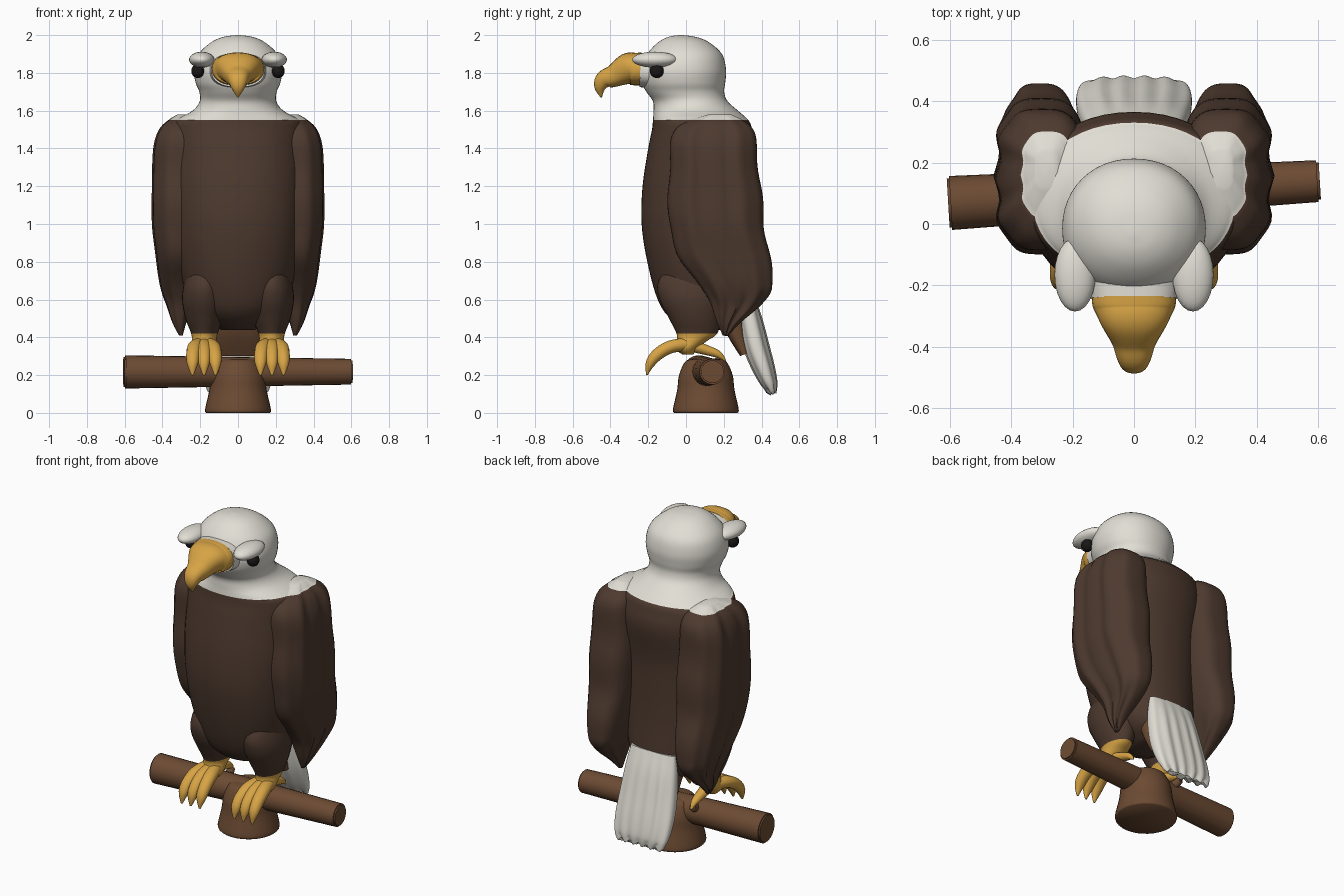
import bpy, bmesh, math
from mathutils import Vector, Matrix

if "Cube" in bpy.data.objects:
    bpy.data.objects.remove(bpy.data.objects["Cube"])


def material(name, rgb):
    m = bpy.data.materials.new(name)
    m.diffuse_color = (*rgb, 1)
    m.use_nodes = True
    m.node_tree.nodes["Principled BSDF"].inputs["Base Color"].default_value = m.diffuse_color
    return m


BROWN = material("dark_feather", (0.075, 0.042, 0.028))
WHITE = material("white_feather", (0.75, 0.73, 0.66))
GOLD = material("gold", (0.68, 0.37, 0.06))
WOOD = material("wood", (0.15, 0.07, 0.033))
BLACK = material("eye_black", (0.01, 0.008, 0.008))


def finish(name, bm, mats, split=None):
    """Turn a bmesh into an object; split = height above which material 2 is used."""
    if split is not None:
        bmesh.ops.bisect_plane(bm, geom=bm.verts[:] + bm.edges[:] + bm.faces[:],
                               plane_co=(0, 0, split), plane_no=(0, 0, 1))
        for f in bm.faces:
            f.material_index = int(f.calc_center_median().z > split)
    bmesh.ops.recalc_face_normals(bm, faces=bm.faces[:])
    me = bpy.data.meshes.new(name)
    bm.to_mesh(me)
    bm.free()
    for m in mats:
        me.materials.append(m)
    ob = bpy.data.objects.new(name, me)
    bpy.context.collection.objects.link(ob)
    bpy.context.view_layer.objects.active = ob
    ob.select_set(True)
    bpy.ops.object.shade_smooth_by_angle(angle=math.radians(60))
    ob.select_set(False)
    return ob


def smooth_rows(keys, steps):
    """Catmull-Rom interpolation of key tuples."""
    k = [Vector(a) for a in keys]
    k = [k[0]] + k + [k[-1]]
    out = []
    for i in range(1, len(k) - 2):
        a, b, c, d = k[i - 1:i + 3]
        for j in range(steps):
            t = j / steps
            out.append(0.5 * (2 * b + (c - a) * t + (2 * a - 5 * b + 4 * c - d) * t * t
                              + (3 * b - a - 3 * c + d) * t ** 3))
    return out + [k[-1]]


def sweep(name, keys, mats, n=32, steps=5, power=2.0, flat=False, ripple=None, split=None):
    """Skin rings along keys (x, y, z, half_width, half_depth)."""
    rows = smooth_rows(keys, steps)
    bm = bmesh.new()
    rings = []
    for i, r in enumerate(rows):
        c = Vector(r[:3])
        side, up = Vector((1, 0, 0)), Vector((0, 1, 0))
        if not flat:
            tan = (Vector(rows[min(i + 1, len(rows) - 1)][:3])
                   - Vector(rows[max(i - 1, 0)][:3])).normalized()
            side = (side - tan * side.dot(tan)).normalized()
            up = tan.cross(side)
        ring = []
        for j in range(n):
            a = 2 * math.pi * j / n
            co, si = math.cos(a), math.sin(a)
            u = math.copysign(abs(co) ** (2 / power), co)
            v = math.copysign(abs(si) ** (2 / power), si)
            p = c + side * u * max(r[3], 0.002) + up * v * max(r[4], 0.002)
            if ripple:
                p += ripple(u, v, i / (len(rows) - 1), r)
            ring.append(bm.verts.new(p))
        rings.append(ring)
    for a, b in zip(rings, rings[1:]):
        for j in range(n):
            bm.faces.new((a[j], a[(j + 1) % n], b[(j + 1) % n], b[j]))
    bm.faces.new(rings[0])
    bm.faces.new(rings[-1])
    return finish(name, bm, mats, split)


def ball(name, loc, size, mat):
    bm = bmesh.new()
    bmesh.ops.create_uvsphere(bm, u_segments=24, v_segments=14, radius=1,
                              matrix=Matrix.Translation(loc) @ Matrix.Diagonal((*size, 1)))
    return finish(name, bm, [mat])


def rod(name, a, b, r1, r2, mat):
    a, b = Vector(a), Vector(b)
    bm = bmesh.new()
    rot = (b - a).to_track_quat('Z', 'Y').to_matrix().to_4x4()
    bmesh.ops.create_cone(bm, cap_ends=True, segments=24, radius1=r1, radius2=r2,
                          depth=(b - a).length, matrix=Matrix.Translation((a + b) / 2) @ rot)
    bmesh.ops.bevel(bm, geom=[e for e in bm.edges if any(len(f.verts) > 4 for f in e.link_faces)],
                    offset=0.008, segments=2, affect='EDGES')
    return finish(name, bm, [mat])


# Body and head: one silhouette of (z, front y, back y, half width)
outline = [(0.44, 0.04, 0.28, 0.09), (0.5, -0.08, 0.34, 0.19), (0.6, -0.15, 0.35, 0.265),
           (0.8, -0.205, 0.335, 0.315), (1.0, -0.235, 0.33, 0.335), (1.2, -0.23, 0.335, 0.345),
           (1.4, -0.2, 0.365, 0.35), (1.5, -0.18, 0.35, 0.35), (1.55, -0.175, 0.33, 0.33),
           (1.6, -0.172, 0.275, 0.24), (1.65, -0.175, 0.22, 0.203), (1.7, -0.21, 0.202, 0.205),
           (1.75, -0.235, 0.208, 0.225), (1.82, -0.24, 0.212, 0.233), (1.9, -0.205, 0.19, 0.208),
           (1.96, -0.15, 0.125, 0.145), (1.99, -0.095, 0.055, 0.08), (2.0, -0.04, -0.02, 0.01)]
sweep("body_and_head", [(0, (f + b) / 2, z, w, (b - f) / 2) for z, f, b, w in outline],
      [BROWN, WHITE], n=48, power=2.1, flat=True, split=1.55)

# White muzzle and hooked beak
sweep("muzzle", [(0, -0.05, 1.81, 0.16, 0.1), (0, -0.15, 1.81, 0.155, 0.095),
                 (0, -0.242, 1.815, 0.141, 0.09)], [WHITE], power=2.4)
sweep("beak", [(0, -0.235, 1.82, 0.138, 0.087), (0, -0.27, 1.82, 0.134, 0.086),
               (0, -0.31, 1.82, 0.115, 0.083), (0, -0.38, 1.785, 0.075, 0.06),
               (0, -0.435, 1.762, 0.055, 0.048), (0, -0.455, 1.72, 0.035, 0.03),
               (0, -0.448, 1.67, 0.003, 0.003)], [GOLD], n=28, power=2.3)


# Tail with feather ridges
def tail_ripple(u, v, t, r):
    wave = math.cos(u * math.pi * 5)
    return Vector((0, 0.005 * wave * v * min(1, 3 * t),
                   0.01 * wave if t > 0.85 else 0))


sweep("tail", [(0, 0.32, 0.64, 0.15, 0.03), (0, 0.335, 0.52, 0.17, 0.058),
               (0, 0.37, 0.36, 0.185, 0.065), (0, 0.41, 0.24, 0.188, 0.056),
               (0, 0.444, 0.15, 0.175, 0.038), (0, 0.462, 0.108, 0.145, 0.012)],
      [WHITE], n=96, power=2.5, ripple=tail_ripple)
sweep("tail_underside", [(0, 0.25, 0.52, 0.15, 0.07), (0, 0.27, 0.42, 0.135, 0.05),
                         (0, 0.31, 0.31, 0.125, 0.025)], [WOOD], power=3)

for s, label in ((-1, "left"), (1, "right")):
    # Folded wing: (z, front y, back y, inner x, outer x)
    wing = [(1.58, 0.12, 0.24, 0.25, 0.32), (1.55, 0.02, 0.3, 0.2, 0.365),
            (1.5, -0.05, 0.35, 0.17, 0.41), (1.4, -0.085, 0.375, 0.16, 0.44),
            (1.2, -0.09, 0.395, 0.155, 0.447), (1.0, -0.09, 0.415, 0.16, 0.447),
            (0.85, -0.05, 0.44, 0.18, 0.43), (0.72, 0.04, 0.455, 0.2, 0.413),
            (0.64, 0.09, 0.455, 0.22, 0.395), (0.57, 0.13, 0.4, 0.245, 0.37),
            (0.48, 0.165, 0.29, 0.275, 0.343), (0.41, 0.195, 0.225, 0.293, 0.31)]

    def wing_ripple(u, v, t, r, s=s):
        ridge = math.cos(v * math.pi * 3.5)
        fade = min(1, 5 * t, r[4] / 0.2)
        jag = max(0, t - 0.65) * 0.08 * fade
        return Vector((s * 0.009 * ridge * fade * max(0, u * s),
                       0.007 * v * fade * math.sin(r[2] * 18), -jag * ridge))

    sweep(label + "_wing", [(s * (i + o) / 2, (f + b) / 2, z, (o - i) / 2, (b - f) / 2)
                            for z, f, b, i, o in wing],
          [BROWN, WHITE], n=72, power=3.1, flat=True, ripple=wing_ripple, split=1.55)

    # Feathered thigh running into a gold shank
    leg = [(0.85, -0.05, 0.2, 0.06), (0.7, -0.145, 0.23, 0.105), (0.6, -0.14, 0.22, 0.118),
           (0.5, -0.09, 0.19, 0.1), (0.42, -0.05, 0.165, 0.07), (0.38, -0.05, 0.11, 0.066),
           (0.34, -0.06, 0.06, 0.065), (0.31, -0.02, 0.04, 0.04)]
    sweep(label + "_leg", [(s * 0.178, (f + b) / 2, z, w, (b - f) / 2) for z, f, b, w in leg],
          [GOLD, BROWN], n=28, flat=True, split=0.42)

    # Three curved front toes and one rear toe
    for k, dx in enumerate((-0.058, 0, 0.058)):
        x = s * 0.18
        sweep(f"{label}_front_toe_{k + 1}",
              [(x + dx * 0.3, 0.02, 0.365, 0.042, 0.035), (x + dx * 0.8, -0.08, 0.35, 0.04, 0.035),
               (x + dx, -0.15, 0.31, 0.036, 0.033), (x + dx * 1.05, -0.19, 0.26, 0.029, 0.025),
               (x + dx * 1.05, -0.207, 0.2, 0.006, 0.004)], [GOLD], n=14)
    sweep(label + "_rear_toe",
          [(s * 0.18, 0.02, 0.36, 0.04, 0.035), (s * 0.18, 0.1, 0.335, 0.032, 0.028),
           (s * 0.18, 0.17, 0.31, 0.022, 0.02), (s * 0.18, 0.21, 0.275, 0.004, 0.004)],
          [GOLD], n=14)

    # Brow ridge and eye
    ball(label + "_brow", (s * 0.192, -0.165, 1.87), (0.067, 0.12, 0.042), WHITE)
    ball(label + "_eye", (s * 0.213, -0.155, 1.81), (0.034, 0.037, 0.037), BLACK)

# Perch: tapered branch, short stump and a broken twig
rod("branch", (-0.605, 0.068, 0.217), (0.605, 0.14, 0.218), 0.088, 0.068, WOOD)
sweep("stump", [(0, 0.105, 0, 0.168, 0.168), (0, 0.105, 0.02, 0.174, 0.174),
                (0, 0.105, 0.12, 0.152, 0.152), (0, 0.105, 0.2, 0.142, 0.142),
                (0, 0.105, 0.27, 0.11, 0.11), (0, 0.105, 0.285, 0.07, 0.07)],
      [WOOD], flat=True)
rod("twig_stub", (-0.16, 0.11, 0.24), (-0.18, 0.2, 0.285), 0.035, 0.018, WOOD)
